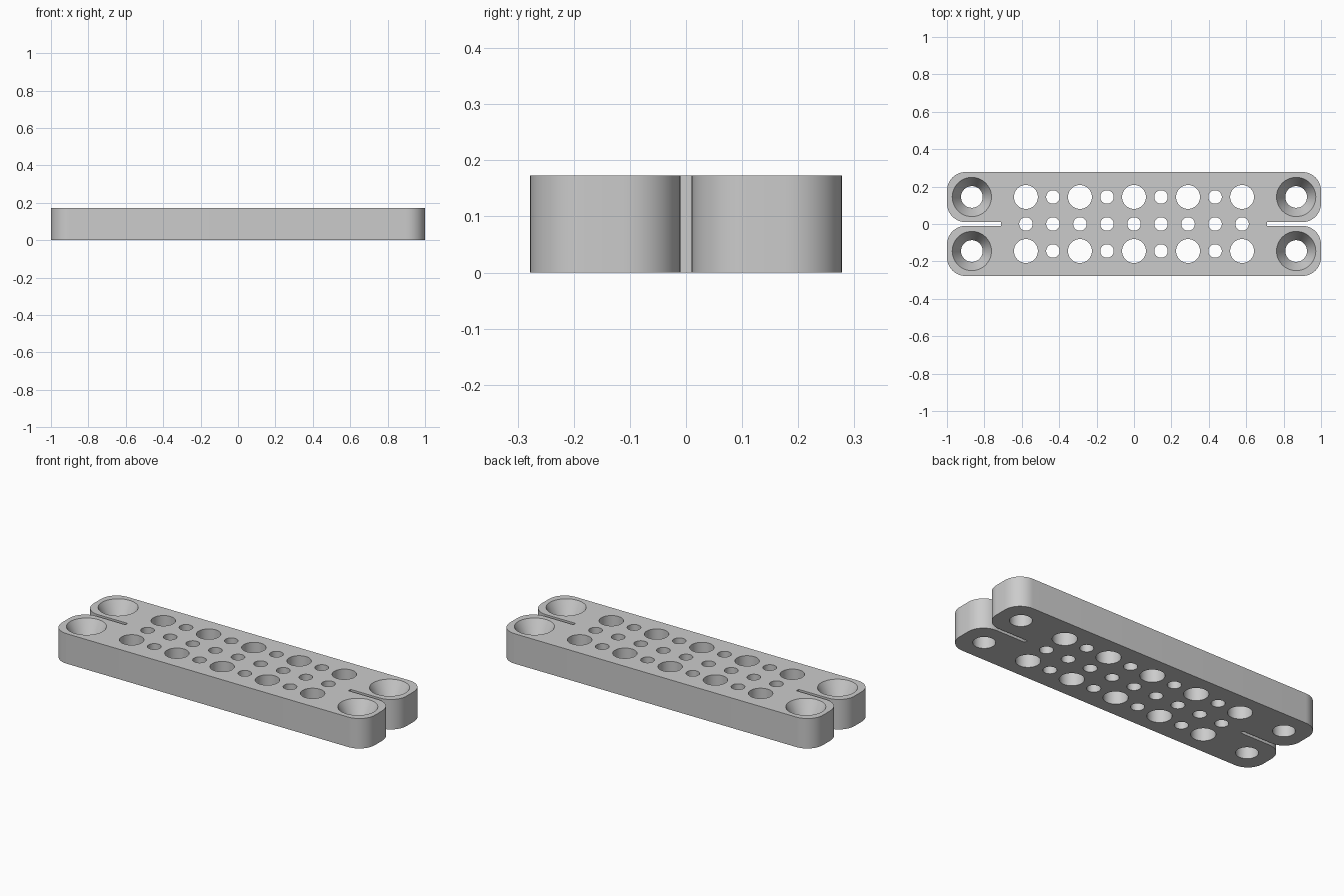
import bpy, bmesh, math

# Remove the default cube
cube = bpy.data.objects.get("Cube")
if cube:
    bpy.data.objects.remove(cube, do_unlink=True)

LENGTH, WIDTH, HEIGHT = 2.0, 0.556, 0.173
PITCH = 0.1445            # spacing of the hole grid
CORNER = 0.1              # rounding of the arm ends
SLOT_HALF, SLOT_X = 0.01, 0.712
SEGMENTS = 48

grey = bpy.data.materials.new("plain grey")
grey.use_nodes = True
colour = (0.6, 0.6, 0.6, 1)
grey.diffuse_color = colour
grey.node_tree.nodes["Principled BSDF"].inputs["Base Color"].default_value = colour


def make_object(name, bm):
    bmesh.ops.recalc_face_normals(bm, faces=bm.faces)
    mesh = bpy.data.meshes.new(name)
    bm.to_mesh(mesh)
    bm.free()
    mesh.materials.append(grey)
    obj = bpy.data.objects.new(name, mesh)
    bpy.context.collection.objects.link(obj)
    return obj


def arc(cx, cy, start):
    """Quarter circle, counter-clockwise from a start angle in degrees."""
    angles = [math.radians(start + 90 * i / 12) for i in range(13)]
    return [(cx + CORNER * math.cos(a), cy + CORNER * math.sin(a)) for a in angles]


def revolve(bm, x, y, profile):
    """Closed solid of revolution from (radius, height) pairs."""
    rings = []
    for r, z in profile:
        rings.append([bm.verts.new((x + r * math.cos(math.tau * i / SEGMENTS),
                                    y + r * math.sin(math.tau * i / SEGMENTS), z))
                      for i in range(SEGMENTS)])
    for low, high in zip(rings, rings[1:]):
        for i in range(SEGMENTS):
            j = (i + 1) % SEGMENTS
            bm.faces.new((low[i], low[j], high[j], high[i]))
    bm.faces.new(rings[0][::-1])
    bm.faces.new(rings[-1])


# Plate outline: rounded arms either side of a slot at each end
cx = LENGTH / 2 - CORNER
outer_y, inner_y = WIDTH / 2 - CORNER, SLOT_HALF + CORNER
right_end = (arc(cx, -outer_y, -90) + arc(cx, -inner_y, 0)
             + [(SLOT_X, -SLOT_HALF), (SLOT_X, SLOT_HALF)]
             + arc(cx, inner_y, -90) + arc(cx, outer_y, 0))
outline = right_end + [(-x, -y) for x, y in right_end]

bm = bmesh.new()
base = bm.faces.new([bm.verts.new((x, y, 0)) for x, y in outline])
top = bmesh.ops.extrude_face_region(bm, geom=[base])
bmesh.ops.translate(bm, vec=(0, 0, HEIGHT),
                    verts=[v for v in top["geom"] if isinstance(v, bmesh.types.BMVert)])
plate = make_object("perforated_plate", bm)

# Straight holes: alternating sizes in the side rows, small in the middle row
bm = bmesh.new()
for column in range(-4, 5):
    for row in (-1, 0, 1):
        radius = 0.064 if row and column % 2 == 0 else 0.036
        revolve(bm, column * PITCH, row * PITCH, [(radius, -0.05), (radius, HEIGHT + 0.05)])

# Countersunk screw holes in the four arms
slope = (0.105 - 0.058) / (HEIGHT / 2)
for sx in (-1, 1):
    for sy in (-1, 1):
        revolve(bm, sx * 6 * PITCH, sy * PITCH,
                [(0.058, -0.05), (0.058, HEIGHT / 2),
                 (0.105 + slope * 0.02, HEIGHT + 0.02)])
cutter = make_object("hole_cutter", bm)
cutter.hide_render = True

# Cut the holes, then drop the cutter
cut = plate.modifiers.new("holes", "BOOLEAN")
cut.operation = "DIFFERENCE"
cut.solver = "EXACT"
cut.object = cutter
bpy.ops.object.select_all(action="DESELECT")
plate.select_set(True)
bpy.context.view_layer.objects.active = plate
bpy.ops.object.modifier_apply(modifier=cut.name)
bpy.data.objects.remove(cutter, do_unlink=True)
bpy.ops.object.shade_smooth_by_angle(angle=math.radians(25))
